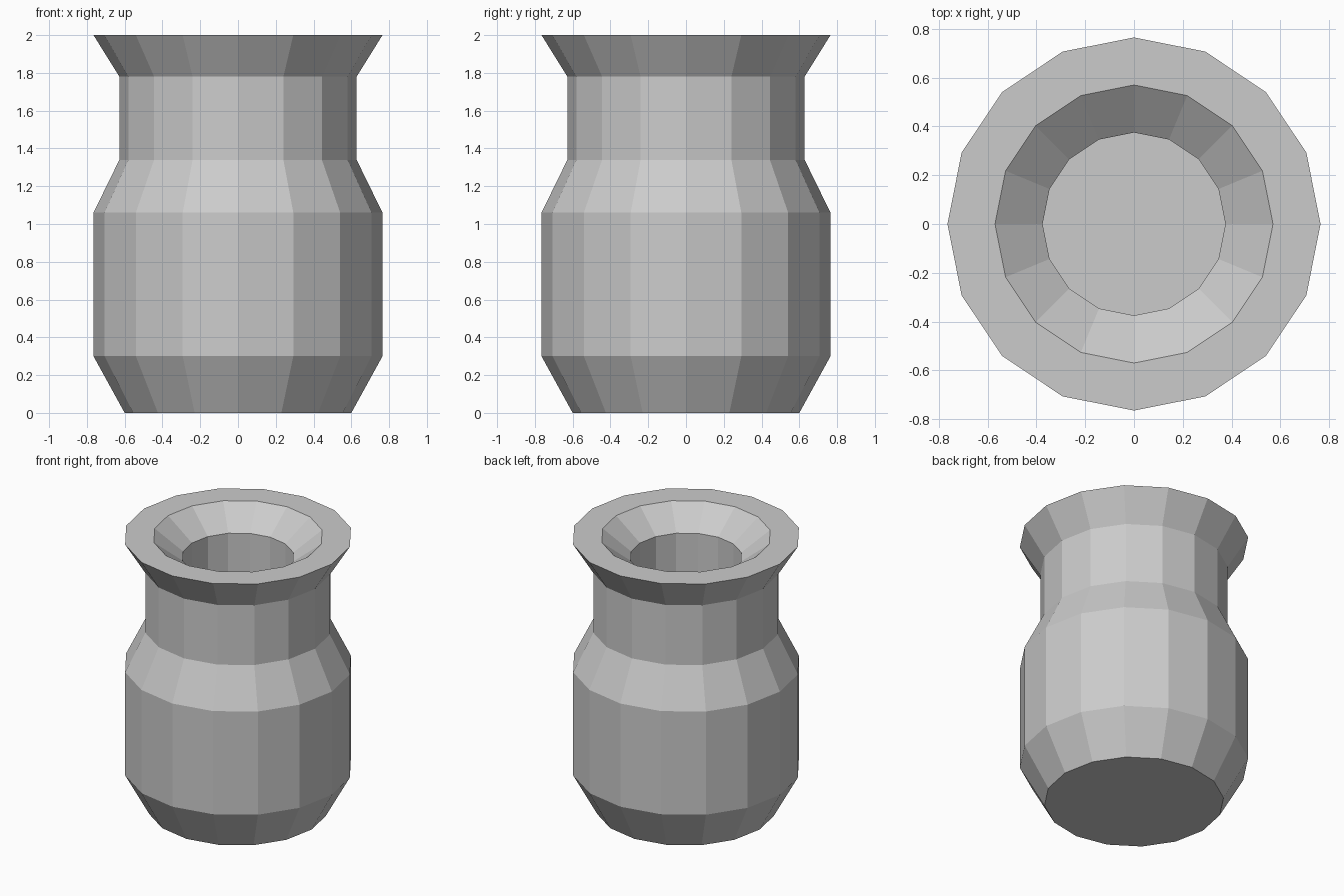
import bpy
import bmesh
from math import cos, sin, tau

SIDES = 16

cube = bpy.data.objects.get("Cube")
if cube:
    bpy.data.objects.remove(cube, do_unlink=True)

# One plain clay colour
clay = bpy.data.materials.new("grey_clay")
clay.use_nodes = True
clay.diffuse_color = (0.6, 0.6, 0.6, 1)
clay.node_tree.nodes["Principled BSDF"].inputs["Base Color"].default_value = clay.diffuse_color

# Radius and height, from the base up the outside and down the inside
profile = [
    (0.60, 0.00),   # base
    (0.765, 0.30),  # lower belly
    (0.765, 1.06),  # upper belly
    (0.628, 1.34),  # shoulder
    (0.628, 1.78),  # neck
    (0.765, 2.00),  # outer lip
    (0.57, 2.00),   # inner lip
    (0.375, 1.85),  # throat
    (0.375, 0.25),  # inner floor
]


def lathe(name, points, material):
    """Spin an open profile into a faceted solid, closing both ends."""
    bm = bmesh.new()
    rings = [
        [bm.verts.new((r * cos(tau * i / SIDES), r * sin(tau * i / SIDES), z))
         for i in range(SIDES)]
        for r, z in points
    ]
    for low, high in zip(rings, rings[1:]):
        for i in range(SIDES):
            j = (i + 1) % SIDES
            bm.faces.new((low[i], low[j], high[j], high[i]))
    bm.faces.new(reversed(rings[0]))
    bm.faces.new(rings[-1])
    bmesh.ops.recalc_face_normals(bm, faces=bm.faces)
    mesh = bpy.data.meshes.new(name)
    bm.to_mesh(mesh)
    bm.free()
    mesh.materials.append(material)
    obj = bpy.data.objects.new(name, mesh)
    bpy.context.collection.objects.link(obj)
    return obj


lathe("pot", profile, clay)
